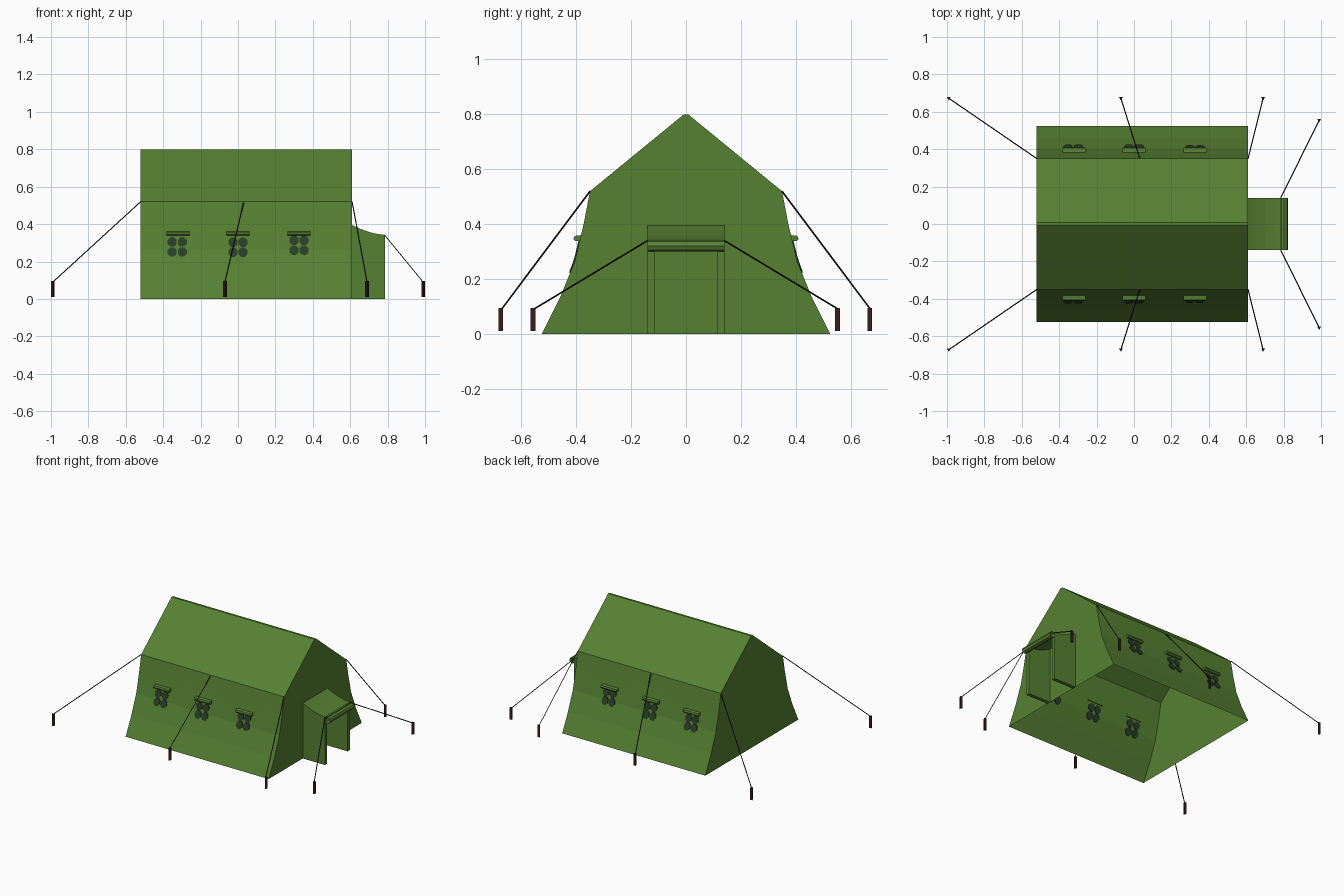
import bpy, bmesh, math
from mathutils import Vector

if "Cube" in bpy.data.objects:
    bpy.data.objects.remove(bpy.data.objects["Cube"])


def material(name, srgb):
    m = bpy.data.materials.new(name)
    lin = [((c / 255 + 0.055) / 1.055) ** 2.4 for c in srgb]
    m.diffuse_color = (*lin, 1)
    m.use_nodes = True
    m.node_tree.nodes["Principled BSDF"].inputs["Base Color"].default_value = m.diffuse_color
    return m


GREEN = material("canvas_green", (86, 128, 50))
DARK = material("window_dark_green", (40, 62, 40))
BROWN = material("stake_brown", (54, 30, 30))
ROPE = material("rope_black", (28, 16, 16))


def make(name, verts, faces, mat, recalc=True):
    bm = bmesh.new()
    vs = [bm.verts.new(v) for v in verts]
    for f in faces:
        bm.faces.new([vs[i] for i in f])
    if recalc:
        bmesh.ops.recalc_face_normals(bm, faces=bm.faces)
    me = bpy.data.meshes.new(name)
    bm.to_mesh(me)
    bm.free()
    me.materials.append(mat)
    ob = bpy.data.objects.new(name, me)
    bpy.context.collection.objects.link(ob)
    return ob


def loft(name, a, b, mat, closed=True, caps=True):
    """Join two matching outlines with quads, optionally capped."""
    n = len(a)
    faces = [(i, (i + 1) % n, n + (i + 1) % n, n + i)
             for i in range(n if closed else n - 1)]
    if caps:
        faces += [tuple(range(n)), tuple(range(n, 2 * n))]
    return make(name, list(a) + list(b), faces, mat)


def rod(name, p, q, r, sides, mat):
    p, q = Vector(p), Vector(q)
    rot = (q - p).to_track_quat('Z', 'Y')
    ring = [rot @ Vector((r * math.cos(math.tau * i / sides + math.pi / 2),
                          r * math.sin(math.tau * i / sides + math.pi / 2), 0))
            for i in range(sides)]
    return loft(name, [p + v for v in ring], [q + v for v in ring], mat)


# Tent shell: bell-shaped profile, open at the bottom
X0, X1 = -0.52, 0.61
WALL = [(0.525, 0), (0.46, 0.13), (0.405, 0.265), (0.373, 0.40), (0.35, 0.52)]
half = WALL + [(0.008, 0.80)]
profile = half + [(-y, z) for y, z in reversed(half)]
loft("tent_shell", [(X0, y, z) for y, z in profile],
     [(X1, y, z) for y, z in profile], GREEN, closed=False)


def wall_y(z):
    for (y0, z0), (y1, z1) in zip(WALL, WALL[1:]):
        if z <= z1:
            return y0 + (y1 - y0) * (z - z0) / (z1 - z0)
    return WALL[-1][0]


# Windows: four octagonal panes under a rolled flap, on both long walls
for k, (cx, cz) in enumerate([(-0.325, 0.278), (0.0, 0.276), (0.326, 0.287)]):
    for s in (-1, 1):
        for dx in (-0.027, 0.027):
            for dz in (-0.027, 0.027):
                ring = [(cx + dx + 0.026 * math.cos(math.tau * (i + .5) / 8),
                         cz + dz + 0.027 * math.sin(math.tau * (i + .5) / 8))
                        for i in range(8)]
                loft("window_pane",
                     [(x, s * (wall_y(z) - 0.0045), z) for x, z in ring],
                     [(x, s * (wall_y(z) + 0.0045), z) for x, z in ring], DARK)
        sec = [(0.383, 0.340), (0.403, 0.338), (0.410, 0.346),
               (0.406, 0.357), (0.380, 0.360)]
        fx = [-0.321, 0.0, 0.326][k]
        loft("window_flap", [(fx - 0.062, s * y, z) for y, z in sec],
             [(fx + 0.062, s * y, z) for y, z in sec], GREEN)

# Porch: sagging roof, thick side walls, open-ended rolled door
ROOF = [(0.61, 0.395), (0.65, 0.376), (0.70, 0.358), (0.745, 0.347),
        (0.785, 0.342)]
loft("porch_roof", [(x, -0.14, z) for x, z in ROOF],
     [(x, 0.14, z) for x, z in ROOF], GREEN, closed=False, caps=False)
side = ROOF + [(0.785, 0), (0.61, 0)]
for s in (-1, 1):
    loft("porch_side", [(x, s * 0.14, z) for x, z in side],
         [(x, s * 0.115, z - 0.002 if z else z) for x, z in side], GREEN)
roll = [(0.803 + 0.021 * math.cos(math.tau * i / 8),
         0.321 + 0.021 * math.sin(math.tau * i / 8)) for i in range(8)]
loft("rolled_door", [(x, -0.14, z) for x, z in roll],
     [(x, 0.14, z) for x, z in roll], GREEN, caps=False)

# Guy ropes and triangular stakes
GUYS = [((-0.52, 0.35, 0.52), (-0.99, 0.672)),
        ((0.03, 0.353, 0.515), (-0.07, 0.672)),
        ((0.61, 0.35, 0.52), (0.69, 0.672)),
        ((0.785, 0.14, 0.34), (0.99, 0.555))]
for (ax, ay, az), (sx, sy) in GUYS:
    for s in (-1, 1):
        rod("guy_rope", (ax, s * ay, az), (sx, s * sy, 0.09), 0.003, 4, ROPE)
        rod("stake", (sx, s * sy, 0.01), (sx, s * sy, 0.095), 0.0115, 3, BROWN)
